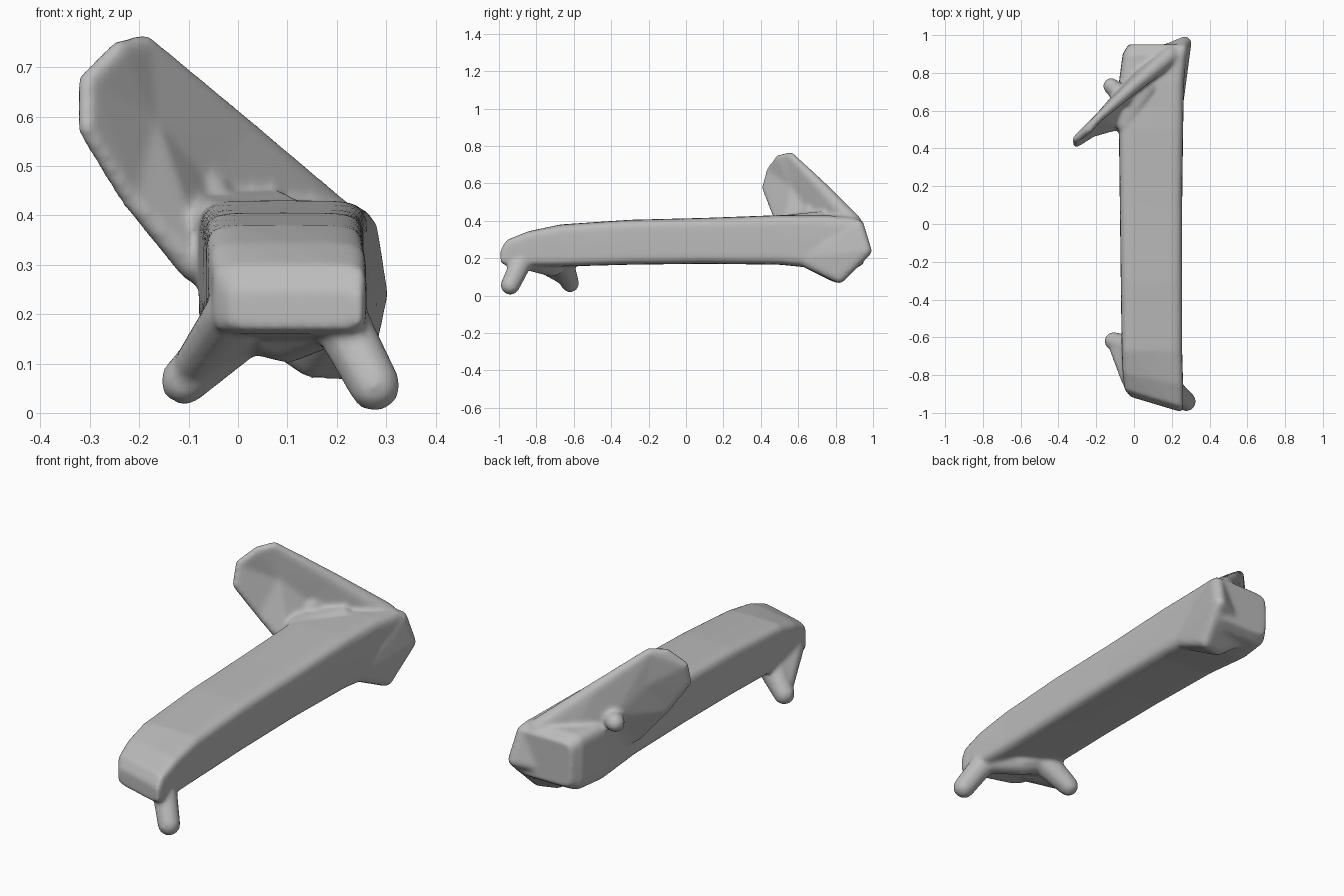
import bpy, bmesh, math
from mathutils import Vector

cube = bpy.data.objects.get("Cube")
if cube:
    bpy.data.objects.remove(cube)

grey = bpy.data.materials.new("stone grey")
grey.use_nodes = True
colour = (0.5, 0.5, 0.5, 1)
grey.diffuse_color = colour
grey.node_tree.nodes["Principled BSDF"].inputs["Base Color"].default_value = colour

bm = bmesh.new()

# Unit ball directions shared by every blob
ball = bmesh.new()
bmesh.ops.create_icosphere(ball, subdivisions=2, radius=1)
directions = [v.co.copy() for v in ball.verts]
ball.free()


def blob(*balls):
    """Add the convex hull around (x, y, z, radius) balls."""
    part = bmesh.new()
    for x, y, z, r in balls:
        for d in directions:
            part.verts.new(Vector((x, y, z)) + d * r)
    bmesh.ops.convex_hull(part, input=part.verts[:])
    loose = [v for v in part.verts if not v.link_faces]
    bmesh.ops.delete(part, geom=loose, context="VERTS")
    bmesh.ops.recalc_face_normals(part, faces=part.faces[:])
    piece = bpy.data.meshes.new("piece")
    part.to_mesh(piece)
    part.free()
    bm.from_mesh(piece)
    bpy.data.meshes.remove(piece)


def loft(sections, sides=32, power=0.3):
    """Rounded box sections (y, left, right, bottom, top, skew) joined along y."""
    rings = []
    for y, x0, x1, z0, z1, skew in sections:
        ring = []
        for i in range(sides):
            a = math.tau * i / sides
            c, s = math.cos(a), math.sin(a)
            u = math.copysign(abs(c) ** power, c)
            w = math.copysign(abs(s) ** power, s)
            x = (x0 + x1) / 2 + u * (x1 - x0) / 2
            z = (z0 + z1) / 2 + w * (z1 - z0) / 2
            ring.append(bm.verts.new((x, y - skew * (x - 0.1), z)))
        rings.append(ring)
    for a, b in zip(rings, rings[1:]):
        for i in range(sides):
            j = (i + 1) % sides
            bm.faces.new((a[i], a[j], b[j], b[i]))
    bm.faces.new(rings[0])
    bm.faces.new(rings[-1])


# Long beam, rounded down at the front and swollen at the back
loft([
    (-0.95, -0.02, 0.25, 0.17, 0.25, 0.3),
    (-0.92, -0.05, 0.26, 0.16, 0.30, 0.3),
    (-0.82, -0.06, 0.26, 0.155, 0.345, 0.2),
    (-0.67, -0.065, 0.255, 0.155, 0.38, 0),
    (-0.3, -0.07, 0.255, 0.165, 0.405, 0),
    (0.1, -0.075, 0.255, 0.17, 0.415, 0),
    (0.5, -0.08, 0.26, 0.165, 0.43, 0),
    (0.75, -0.08, 0.265, 0.14, 0.43, 0),
    (0.9, -0.06, 0.28, 0.14, 0.42, 0),
    (0.95, -0.03, 0.28, 0.17, 0.39, 0),
])

# Back heel on the left side, and the blunt back tip
blob((0.15, 0.8, 0.11, 0.04), (0.24, 0.82, 0.1, 0.035), (0.22, 0.62, 0.2, 0.04),
     (0.27, 0.96, 0.24, 0.035), (0.02, 0.85, 0.2, 0.04), (0.25, 0.92, 0.37, 0.035))

# Two front feet with the arch between them
hip_a, hip_b = (0.2, -0.87, 0.2, 0.06), (0.02, -0.67, 0.19, 0.07)
blob(hip_a, (0.277, -0.94, 0.055, 0.053))
blob(hip_b, (-0.108, -0.62, 0.065, 0.05))
blob(hip_a, hip_b, (0.1, -0.72, 0.17, 0.07))
blob(hip_b, (-0.02, -0.82, 0.2, 0.05), (-0.09, -0.66, 0.1, 0.04))

# Raised dished fin: joined pads between three rails
rails = [
    [(-0.24, 0.50, 0.735), (-0.19, 0.56, 0.745), (0.0, 0.73, 0.57), (0.19, 0.89, 0.39)],
    [(-0.305, 0.45, 0.67), (-0.18, 0.57, 0.59), (-0.08, 0.67, 0.46), (0.08, 0.82, 0.34)],
    [(-0.305, 0.425, 0.575), (-0.22, 0.48, 0.44), (-0.09, 0.53, 0.3), (0.02, 0.68, 0.26)],
]
radii = (0.02, 0.022, 0.035, 0.05)
grid = [[(*p, r) for p, r in zip(rail, radii)] for rail in rails]
for upper, lower in zip(grid, grid[1:]):
    for i in range(3):
        blob(upper[i], upper[i + 1], lower[i + 1], lower[i])

# Knob on the back of the fin, and the fillet at its foot
blob((-0.12, 0.73, 0.44, 0.045), (-0.06, 0.67, 0.44, 0.05))
blob((-0.05, 0.52, 0.39, 0.04), (0.08, 0.72, 0.41, 0.04), (-0.08, 0.62, 0.4, 0.04),
     (0.0, 0.62, 0.3, 0.05))

bmesh.ops.recalc_face_normals(bm, faces=bm.faces[:])
mesh = bpy.data.meshes.new("carved_beam")
bm.to_mesh(mesh)
bm.free()
mesh.materials.append(grey)
body = bpy.data.objects.new("carved_beam", mesh)
bpy.context.collection.objects.link(body)

# Fuse the parts into one soft skin
fuse = body.modifiers.new("fuse", "REMESH")
fuse.mode = "VOXEL"
fuse.voxel_size = 0.01
fuse.use_smooth_shade = True
soften = body.modifiers.new("soften", "SMOOTH")
soften.factor = 0.5
soften.iterations = 8
